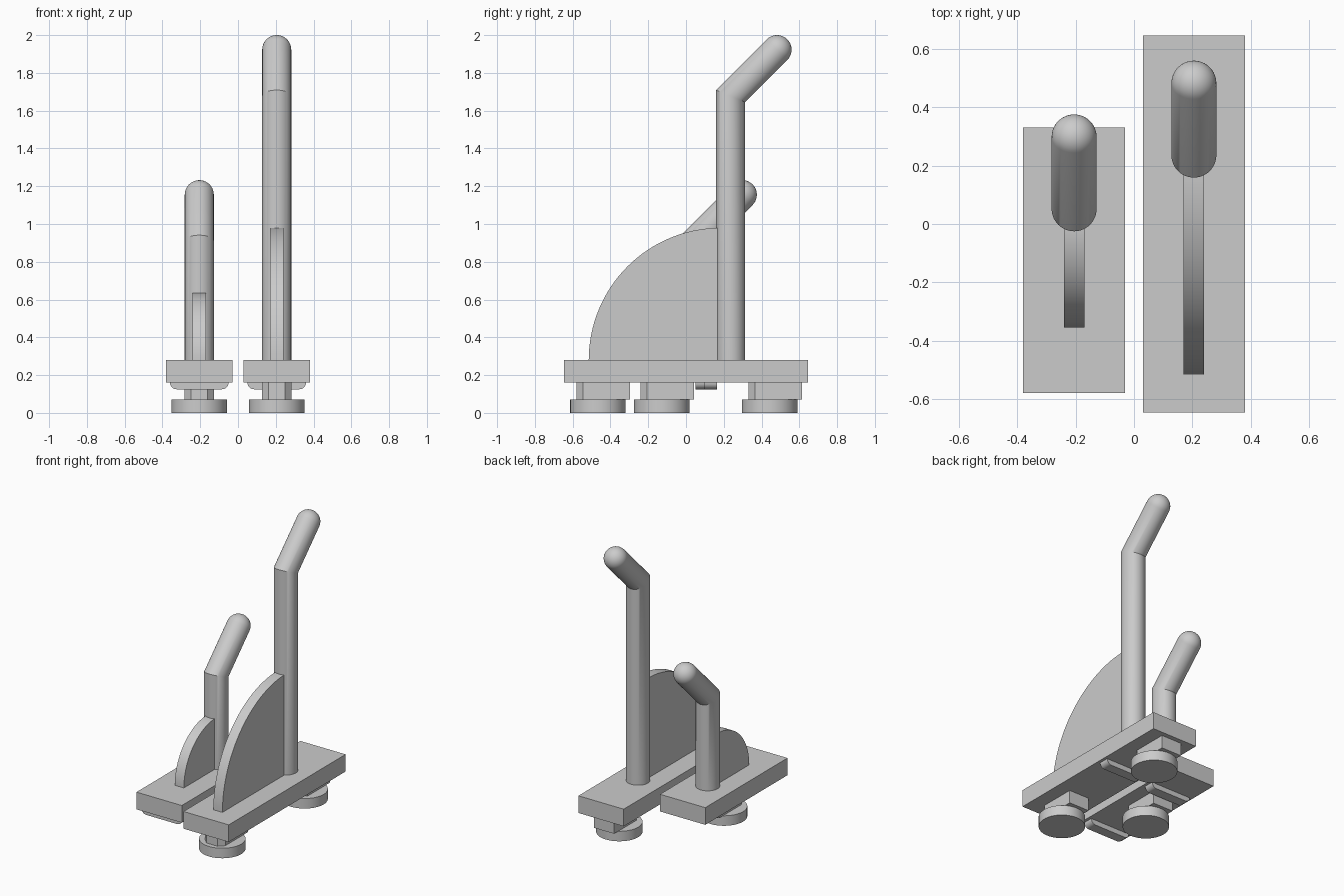
import bpy, bmesh, math
from mathutils import Vector

if "Cube" in bpy.data.objects:
    bpy.data.objects.remove(bpy.data.objects["Cube"])

grey = bpy.data.materials.new("light_grey")
grey.diffuse_color = (0.6, 0.6, 0.6, 1)
grey.use_nodes = True
grey.node_tree.nodes["Principled BSDF"].inputs["Base Color"].default_value = grey.diffuse_color


def finish(bm, name, smooth=False):
    bmesh.ops.recalc_face_normals(bm, faces=bm.faces)
    me = bpy.data.meshes.new(name)
    bm.to_mesh(me)
    bm.free()
    me.materials.append(grey)
    ob = bpy.data.objects.new(name, me)
    bpy.context.collection.objects.link(ob)
    if smooth:
        bpy.ops.object.select_all(action='DESELECT')
        ob.select_set(True)
        bpy.context.view_layer.objects.active = ob
        bpy.ops.object.shade_smooth_by_angle(angle=math.radians(30))
    return ob


def prism(name, outline, offset, smooth=False):
    """Extrude a closed outline of 3D points along an offset."""
    bm = bmesh.new()
    face = bm.faces.new([bm.verts.new(p) for p in outline])
    ext = bmesh.ops.extrude_face_region(bm, geom=[face])
    moved = [g for g in ext["geom"] if isinstance(g, bmesh.types.BMVert)]
    bmesh.ops.translate(bm, vec=offset, verts=moved)
    return finish(bm, name, smooth)


def base(name, x, y0, y1):
    w = 0.175
    prism(name, [(x - w, y0, 0.16), (x + w, y0, 0.16), (x + w, y1, 0.16), (x - w, y1, 0.16)],
          (0, 0, 0.12))


def post(name, x, y, bend, reach, r=0.077, n=48):
    """Upright tube, mitred into a 45 degree arm with a domed end."""
    rings = []
    tilt = math.tan(math.radians(22.5))
    d = Vector((0, 1, 1)).normalized()
    v = Vector((0, 1, -1)).normalized()
    tip = Vector((x, y + reach, bend + reach))
    angles = [2 * math.pi * i / n for i in range(n)]
    rings.append([(x + r * math.cos(a), y + r * math.sin(a), 0.28) for a in angles])
    rings.append([(x + r * math.cos(a), y + r * math.sin(a), bend - tilt * r * math.sin(a))
                  for a in angles])
    for k in range(12):
        t = math.pi / 2 * k / 12
        c = tip + d * r * math.sin(t)
        rr = r * math.cos(t)
        rings.append([c + Vector((rr * math.cos(a), 0, 0)) + v * rr * math.sin(a) for a in angles])
    bm = bmesh.new()
    rows = [[bm.verts.new(p) for p in ring] for ring in rings]
    for a, b in zip(rows, rows[1:]):
        for i in range(n):
            bm.faces.new((a[i], a[(i + 1) % n], b[(i + 1) % n], b[i]))
    bm.faces.new(rows[0])
    pole = bm.verts.new(tip + d * r)
    for i in range(n):
        bm.faces.new((rows[-1][i], rows[-1][(i + 1) % n], pole))
    finish(bm, name, True)


def rib(name, x, y, r, n=32):
    """Quarter disc web in front of the post."""
    pts = [(x - 0.035, y - r * math.cos(math.pi / 2 * i / n),
            0.28 + r * math.sin(math.pi / 2 * i / n)) for i in range(n + 1)]
    prism(name, pts + [(x - 0.035, y, 0.28)], (0.07, 0, 0), True)


def foot(name, x, y):
    # round pad
    pad = [(x + 0.147 * math.cos(2 * math.pi * i / 48),
            y + 0.147 * math.sin(2 * math.pi * i / 48), 0) for i in range(48)]
    prism(name + "_pad", pad, (0, 0, 0.07), True)
    # block with chamfered front corners
    w, c, f, b = 0.078, 0.035, y - 0.113, y + 0.17
    block = [(x - w + c, f), (x + w - c, f), (x + w, f + c), (x + w, b), (x - w, b), (x - w, f + c)]
    prism(name + "_block", [(px, py, 0.07) for px, py in block], (0, 0, 0.09))


def cross_bar(name, x, y0, y1, w=0.155, r=0.035):
    """Flat bar under a base, lower corners rounded."""
    pts = []
    for cx, start in ((x - w + r, math.pi), (x + w - r, 1.5 * math.pi)):
        for i in range(9):
            a = start + math.pi / 2 * i / 8
            pts.append((cx + r * math.cos(a), y0, 0.16 + r * math.sin(a)))
    prism(name, pts, (0, y1 - y0, 0), True)


# Tall unit
base("long_base", 0.205, -0.645, 0.645)
post("tall_post", 0.205, 0.236, 1.677, 0.246)
rib("large_rib", 0.205, 0.185, 0.70)
foot("front_foot", 0.205, -0.466)
foot("back_foot", 0.205, 0.443)
cross_bar("long_base_bar", 0.205, 0.095, 0.165)

# Short unit
base("short_base", -0.205, -0.578, 0.33)
post("short_post", -0.205, 0.052, 0.909, 0.246)
rib("small_rib", -0.205, 0.0, 0.355)
foot("middle_foot", -0.205, -0.128)
cross_bar("short_base_back_bar", -0.205, 0.05, 0.12)
cross_bar("short_base_front_bar", -0.205, -0.55, -0.48)
